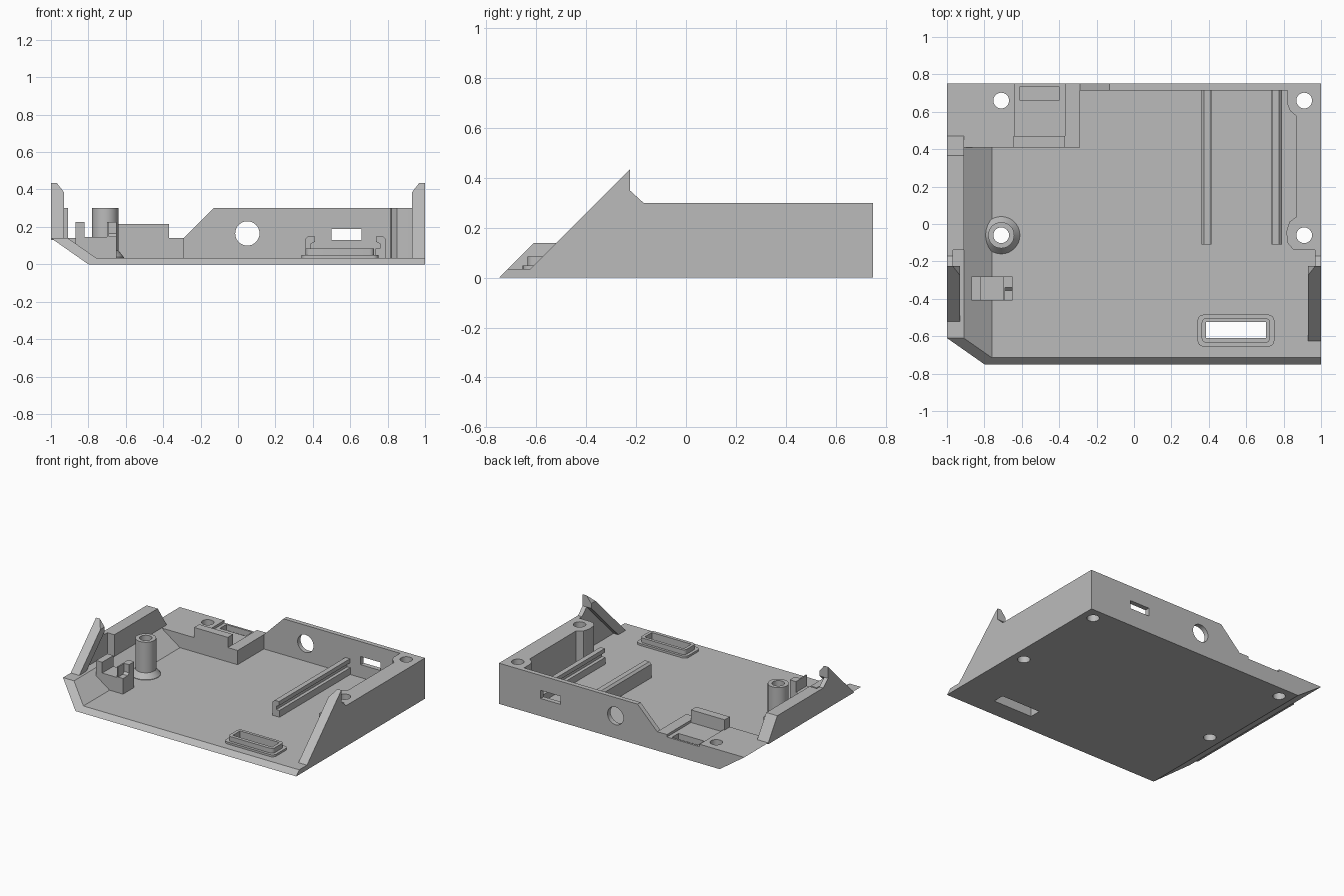
import bpy, bmesh, math
from mathutils import Vector

if "Cube" in bpy.data.objects:
    bpy.data.objects.remove(bpy.data.objects["Cube"])

grey = bpy.data.materials.new("plain grey")
grey.diffuse_color = (0.5, 0.5, 0.5, 1)
grey.use_nodes = True
grey.node_tree.nodes["Principled BSDF"].inputs["Base Color"].default_value = grey.diffuse_color


def finish(bm, name):
    bmesh.ops.recalc_face_normals(bm, faces=bm.faces)
    me = bpy.data.meshes.new(name)
    bm.to_mesh(me)
    bm.free()
    ob = bpy.data.objects.new(name, me)
    bpy.context.collection.objects.link(ob)
    me.materials.append(grey)
    return ob


def prism(name, axis, pts, a, b, cut=None):
    """Extrude a 2D outline along an axis from a to b, optionally sliced by a plane."""
    place = {'x': lambda p, t: (t, p[0], p[1]),
             'y': lambda p, t: (p[0], t, p[1]),
             'z': lambda p, t: (p[0], p[1], t)}[axis]
    bm = bmesh.new()
    lo = [bm.verts.new(place(p, a)) for p in pts]
    hi = [bm.verts.new(place(p, b)) for p in pts]
    bm.faces.new(lo)
    bm.faces.new(hi[::-1])
    n = len(pts)
    for i in range(n):
        j = (i + 1) % n
        bm.faces.new((lo[i], hi[i], hi[j], lo[j]))
    bmesh.ops.recalc_face_normals(bm, faces=bm.faces)
    if cut:
        geom = bm.verts[:] + bm.edges[:] + bm.faces[:]
        bmesh.ops.bisect_plane(bm, geom=geom, plane_co=cut[0], plane_no=cut[1], clear_outer=True)
        bmesh.ops.holes_fill(bm, edges=[e for e in bm.edges if e.is_boundary], sides=0)
    return finish(bm, name)


def box(name, x0, x1, y0, y1, z0, z1):
    return prism(name, 'z', [(x0, y0), (x1, y0), (x1, y1), (x0, y1)], z0, z1)


def circle(cx, cy, r, n=32):
    return [(cx + r * math.cos(2 * math.pi * i / n), cy + r * math.sin(2 * math.pi * i / n))
            for i in range(n)]


def rounded(x0, x1, y0, y1, r):
    pts = []
    for k, (cx, cy) in enumerate([(x1 - r, y1 - r), (x0 + r, y1 - r), (x0 + r, y0 + r), (x1 - r, y0 + r)]):
        for i in range(5):
            t = math.pi / 2 * (k + i / 4)
            pts.append((cx + r * math.cos(t), cy + r * math.sin(t)))
    return pts


def combine(base, others, op):
    for o in others:
        m = base.modifiers.new(op, 'BOOLEAN')
        m.operation, m.solver, m.object = op, 'EXACT', o
        bpy.context.view_layer.objects.active = base
        bpy.ops.object.modifier_apply(modifier=m.name)
        bpy.data.objects.remove(o)


def smooth(ob):
    bpy.ops.object.select_all(action='DESELECT')
    ob.select_set(True)
    bpy.context.view_layer.objects.active = ob
    bpy.ops.object.shade_smooth_by_angle(angle=math.radians(25))


F = 0.035  # floor thickness

# Tray floor with sloping left side and bevelled front edge
shell = prism("case_shell", 'y',
              [(-.8, 0), (1, 0), (1, F), (-.76, F), (-.91, .14), (-1, .14)], -.75, .75,
              cut=((0, -.75, 0), Vector((0, -1, 1)).normalized()))

# Side lips along the sloping front edge
lip_cut_r = ((.93, 0, .385), Vector((-.045, 0, .035)).normalized())
lip_cut_l = ((-.93, 0, .385), Vector((.045, 0, .035)).normalized())
walls = [
    # right side wall and its lip
    prism("right_wall", 'x', [(-.63, .01), (-.63, .03), (-.225, .435), (-.225, .35), (-.17, .3),
                              (-.10, .3), (-.10, .01)], .968, 1),
    prism("right_lip", 'x', [(-.63, .02), (-.63, .03), (-.225, .435), (-.225, .35), (-.555, .02)],
          .93, 1, lip_cut_r),
    # thick right rail with screw pads
    prism("right_rim", 'z', [(1, .75), (.82, .75), (.82, .64), (.835, .605), (.87, .575), (.87, .04),
                             (.83, .01), (.815, -.04), (.82, -.10), (.85, -.135), (.88, -.14),
                             (1, -.14)], .005, .3),
    # left side wall, lip and thick part
    prism("left_wall", 'x', [(-.52, .13), (-.52, .14), (-.225, .435), (-.225, .35), (-.17, .3),
                             (-.10, .3), (-.10, .13)], -1, -.968),
    prism("left_lip", 'x', [(-.53, .13), (-.225, .435), (-.225, .35), (-.445, .13)],
          -1, -.93, lip_cut_l),
    prism("left_rim", 'x', [(-.14, .13), (-.14, .3), (.365, .3), (.47, .14), (.47, .13)], -1, -.91),
    # back wall with its ramp, and the low back-left block
    prism("back_wall", 'y', [(-.31, .005), (1, .005), (1, .3), (-.13, .3), (-.29, .14), (-.31, .14)],
          .715, .75),
    prism("back_block", 'y', [(-.8, 0), (-.29, 0), (-.29, .14), (-1, .14)], .41, .75),
    box("connector_stop", -.645, -.37, .41, .47, .1, .215),
]
combine(shell, walls, 'UNION')

# Openings: screw holes, port holes, connector pocket, floor slot
cuts = [prism("cut", 'z', circle(x, y, .042), -.1, .6)
        for x, y in [(-.71, .66), (.91, .66), (.91, -.06), (-.71, -.06)]]
cuts += [
    prism("cut", 'y', circle(.05, .165, .065), .6, .9),
    prism("cut", 'y', [(.5, .13), (.66, .13), (.66, .19), (.5, .19)], .6, .9),
    box("cut", -.635, -.37, .47, .9, .122, .5),
    box("cut", -.61, -.40, .66, .735, .08, .5),
    box("cut", .385, .705, -.61, -.525, -.1, .3),
]
combine(shell, cuts, 'DIFFERENCE')
smooth(shell)

# Hollow screw post with a flared foot
bm = bmesh.new()
prof = [(.042, .02), (.10, .02), (.10, F + .003), (.07, .075), (.07, .3), (.042, .3)]
N = 32
rings = [[bm.verts.new((-.71 + r * math.cos(2 * math.pi * i / N),
                        -.06 + r * math.sin(2 * math.pi * i / N), z)) for i in range(N)]
         for r, z in prof]
for k in range(len(rings)):
    a, b = rings[k], rings[(k + 1) % len(rings)]
    for i in range(N):
        j = (i + 1) % N
        bm.faces.new((a[i], a[j], b[j], b[i]))
smooth(finish(bm, "screw_post"))

# Cable clip: wedge base on the sloping side, with two prongs
clip = prism("cable_clip", 'y', [(-.87, .105), (-.77, .03), (-.65, .03), (-.65, .225), (-.70, .225),
                                 (-.70, .145), (-.82, .145), (-.82, .225), (-.87, .225)], -.41, -.28)
combine(clip, [prism("cut", 'x', [(-.5, .15), (-.5, .4), (-.34, .4), (-.34, .165), (-.355, .15)],
                     -.69, -.5)], 'DIFFERENCE')

# Two long board rails with facing ledges
for name, x, s in [("left_rail", .36, 1), ("right_rail", .79, -1)]:
    pts = [(0, .03), (.055, .03), (.055, .085), (.03, .085), (.03, .11), (.052, .12),
           (.052, .15), (.015, .15), (0, .135)]
    prism(name, 'y', [(x + s * u, z) for u, z in pts], -.11, .716)

# Raised frame around the floor slot: flared foot and upright ring
frame = prism("slot_frame", 'z', rounded(.34, .75, -.655, -.485, .03), .03, .05)
combine(frame, [prism("ring", 'z', rounded(.362, .728, -.635, -.503, .025), .035, .085)], 'UNION')
combine(frame, [box("cut", .385, .705, -.61, -.525, -.1, .3)], 'DIFFERENCE')
smooth(frame)
